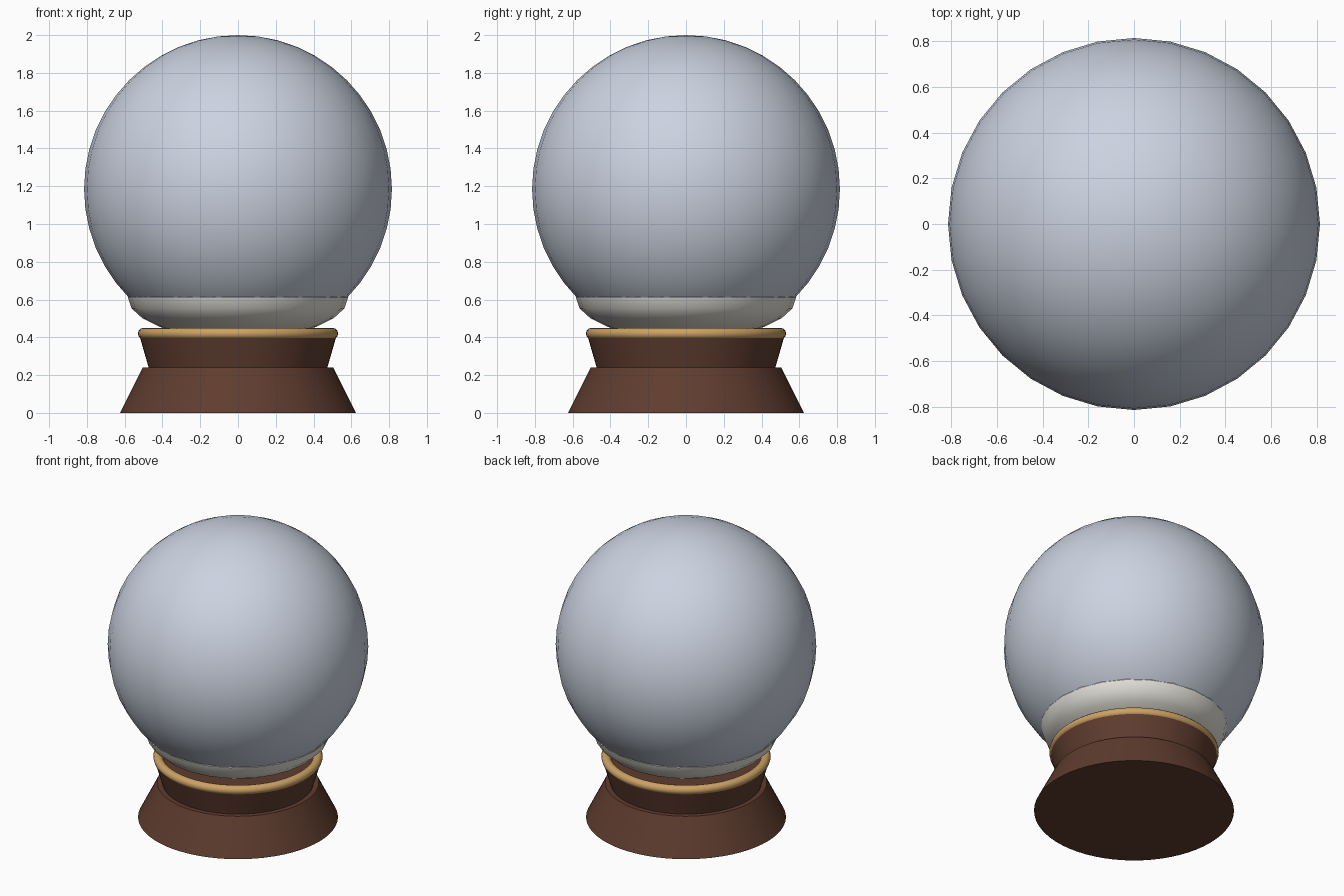
import bpy, math

if "Cube" in bpy.data.objects:
    bpy.data.objects.remove(bpy.data.objects["Cube"])


def material(name, rgb):
    m = bpy.data.materials.new(name)
    m.diffuse_color = (*rgb, 1)
    m.use_nodes = True
    m.node_tree.nodes["Principled BSDF"].inputs["Base Color"].default_value = m.diffuse_color
    return m


GLASS = material("pale blue glass", (0.60, 0.65, 0.75))
SNOW = material("warm white snow", (0.82, 0.80, 0.74))
WOOD = material("brown wood", (0.115, 0.046, 0.028))
GOLD = material("gold", (0.60, 0.36, 0.13))


def finish(name, mat):
    ob = bpy.context.object
    ob.name = name
    ob.data.materials.append(mat)
    bpy.ops.object.shade_smooth_by_angle(angle=math.radians(35))
    return ob


def tapered_disc(name, r_bottom, r_top, z0, z1):
    bpy.ops.mesh.primitive_cone_add(vertices=64, radius1=r_bottom, radius2=r_top,
                                    depth=z1 - z0, location=(0, 0, (z0 + z1) / 2))
    return finish(name, WOOD)


# Wooden stand: flared foot and collar
tapered_disc("stand_foot", 0.625, 0.505, 0, 0.24)
tapered_disc("stand_collar", 0.473, 0.525, 0.24, 0.42)

# Gold ring on the collar rim
bpy.ops.mesh.primitive_torus_add(major_segments=64, minor_segments=12, major_radius=0.5,
                                 minor_radius=0.03, location=(0, 0, 0.42))
finish("gold_ring", GOLD)

# Flattened snow mound under the globe
bpy.ops.mesh.primitive_uv_sphere_add(segments=24, ring_count=12, radius=1, location=(0, 0, 0.61))
bpy.context.object.scale = (0.583, 0.583, 0.22)
bpy.ops.object.transform_apply(location=False, rotation=False, scale=True)
finish("snow_mound", SNOW)

# Glass globe
bpy.ops.mesh.primitive_uv_sphere_add(segments=32, ring_count=24, radius=0.815,
                                     location=(0, 0, 1.185))
finish("glass_globe", GLASS)
